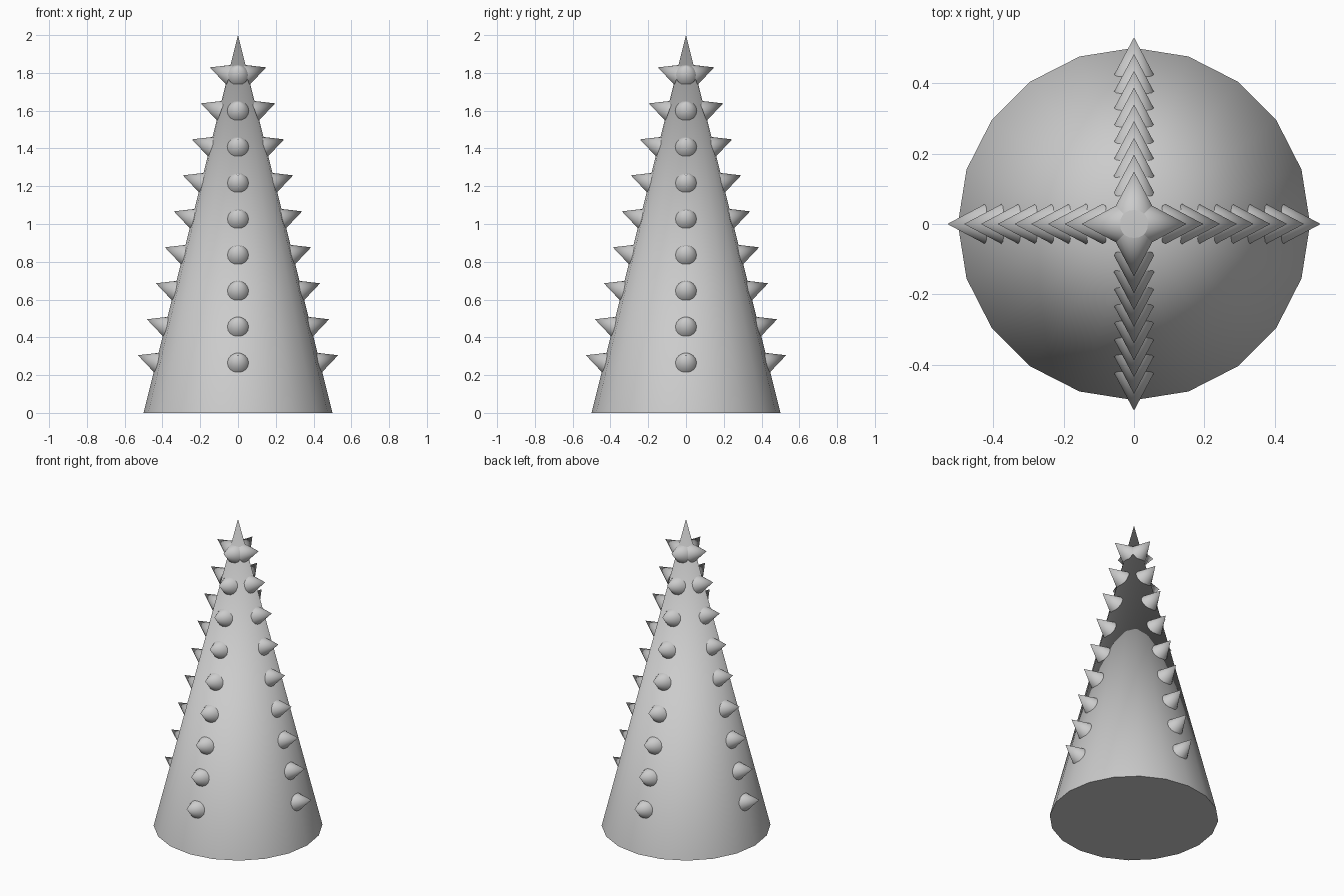
import bpy
from math import radians, sin, cos, pi
from mathutils import Matrix, Vector

if "Cube" in bpy.data.objects:
    bpy.data.objects.remove(bpy.data.objects["Cube"])


def cone(name, sides, radius, depth, matrix):
    bpy.ops.mesh.primitive_cone_add(vertices=sides, radius1=radius, radius2=0, depth=depth)
    ob = bpy.context.object
    ob.name = name
    ob.data.transform(matrix)
    bpy.ops.object.shade_smooth_by_angle(angle=radians(40))
    return ob


HEIGHT, RADIUS = 2.0, 0.5
S = 2 / 2.1          # overall scale of the spike layout
TILT = radians(20)   # spikes point slightly upward

# Tall tapered body
cone("body", 20, RADIUS, HEIGHT, Matrix.Translation((0, 0, HEIGHT / 2)))

# Four vertical rows of nine spikes
for row in range(4):
    turn = Matrix.Rotation(row * pi / 2, 4, 'Z')
    for i in range(9):
        z = (0.3 + 0.2 * i) * S
        r = RADIUS * (1 - z / HEIGHT) + 0.05 * S
        place = Matrix.Translation((r, 0, z)) @ Matrix.Rotation(pi / 2 - TILT, 4, 'Y')
        cone(f"spike_{row + 1}_{i + 1}", 16, 0.06 * S, 0.12 * S, turn @ place)
